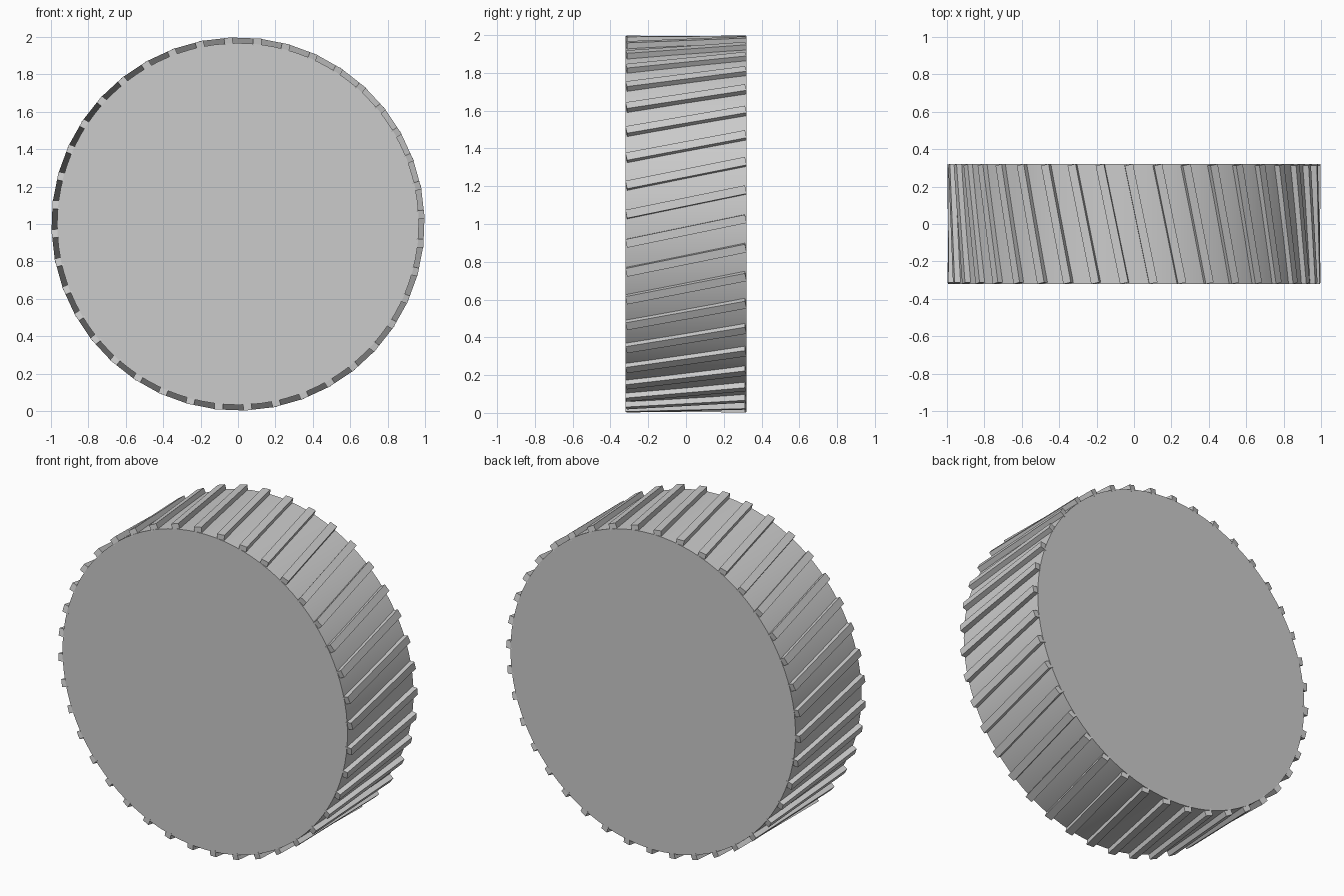
import bpy
import math
from mathutils import Matrix, Vector

cube = bpy.data.objects.get("Cube")
if cube:
    bpy.data.objects.remove(cube, do_unlink=True)

HALF_DEPTH = 0.32
DRUM_RADIUS = 0.967
RIDGE_OUTER = 0.995
RIDGE_INNER = 0.955
RIDGE_WIDTH = 0.045
RIDGE_COUNT = 40
SLANT = math.radians(11.7)
START = math.radians(2.2)
CENTRE = Vector((0, 0, 1))

grey = bpy.data.materials.new("plain grey")
grey.use_nodes = True
grey.diffuse_color = (0.6, 0.6, 0.6, 1)
grey.node_tree.nodes["Principled BSDF"].inputs["Base Color"].default_value = (0.6, 0.6, 0.6, 1)

# Solid drum lying along the y axis
bpy.ops.mesh.primitive_cylinder_add(vertices=96, radius=DRUM_RADIUS, depth=2 * HALF_DEPTH,
                                    location=CENTRE, rotation=(math.pi / 2, 0, 0))
drum = bpy.context.object
drum.name = "wheel_drum"
drum.data.materials.append(grey)
bpy.ops.object.shade_smooth_by_angle(angle=math.radians(30))

# One straight ridge block, shared by all the slanted treads
bpy.ops.mesh.primitive_cube_add(size=1)
first = bpy.context.object
block = first.data
block.name = "tread_ridge"
block.transform(Matrix.Diagonal((RIDGE_WIDTH, 2.02 * HALF_DEPTH, RIDGE_OUTER - RIDGE_INNER, 1)))
block.materials.append(grey)

# Place the ridges round the rim, each turned about its own radial axis
for i in range(RIDGE_COUNT):
    ridge = first if i == 0 else bpy.data.objects.new("tread_ridge", block)
    ridge.name = f"tread_ridge_{i + 1}"
    if i:
        bpy.context.collection.objects.link(ridge)
    around = Matrix.Rotation(START + i * math.tau / RIDGE_COUNT, 4, 'Y')
    outward = Matrix.Translation((0, 0, (RIDGE_OUTER + RIDGE_INNER) / 2))
    ridge.matrix_world = Matrix.Translation(CENTRE) @ around @ outward @ Matrix.Rotation(SLANT, 4, 'Z')
